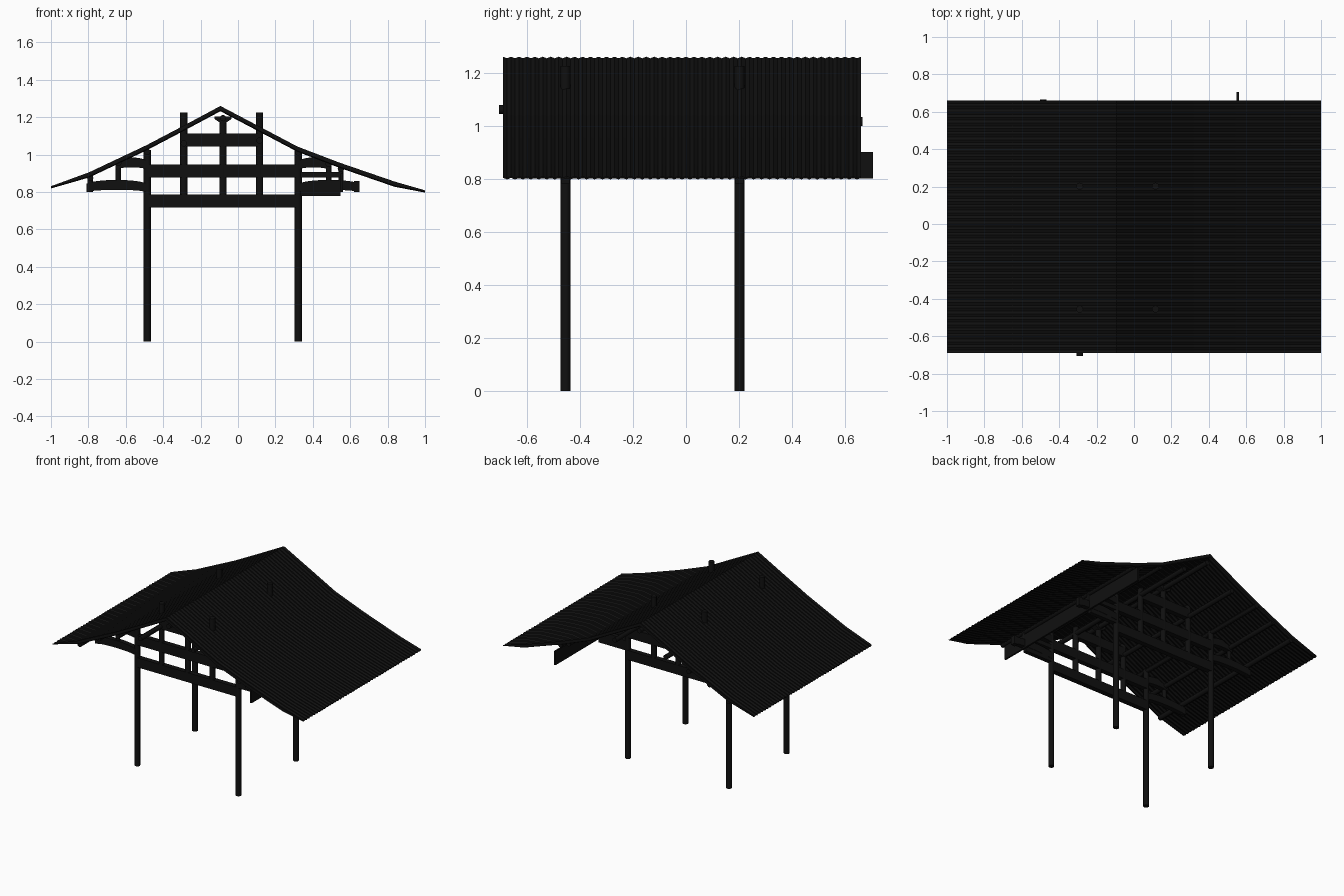
import bpy, bmesh, math

if "Cube" in bpy.data.objects:
    bpy.data.objects.remove(bpy.data.objects["Cube"])

mat = bpy.data.materials.new("dark_timber")
mat.diffuse_color = (0.005, 0.005, 0.005, 1)
mat.use_nodes = True
mat.node_tree.nodes["Principled BSDF"].inputs["Base Color"].default_value = mat.diffuse_color


def make(name, bm):
    bmesh.ops.recalc_face_normals(bm, faces=bm.faces[:])
    me = bpy.data.meshes.new(name)
    bm.to_mesh(me)
    bm.free()
    ob = bpy.data.objects.new(name, me)
    me.materials.append(mat)
    bpy.context.collection.objects.link(ob)
    return ob


def prism(name, pts, y, depth):
    """Extrude an x-z outline along y, centred on y."""
    bm = bmesh.new()
    face = bm.faces.new([bm.verts.new((x, y - depth / 2, z)) for x, z in pts])
    ext = bmesh.ops.extrude_face_region(bm, geom=[face])["geom"]
    verts = [v for v in ext if isinstance(v, bmesh.types.BMVert)]
    bmesh.ops.translate(bm, vec=(0, depth, 0), verts=verts)
    return make(name, bm)


def box(name, x0, x1, z0, z1, y, depth):
    return prism(name, [(x0, z0), (x1, z0), (x1, z1), (x0, z1)], y, depth)


def cyl(name, loc, r, length, along_y=False, sides=16):
    bpy.ops.mesh.primitive_cylinder_add(
        vertices=sides, radius=r, depth=length, location=loc,
        rotation=(math.pi / 2 if along_y else 0, 0, 0))
    ob = bpy.context.object
    ob.name = name
    ob.data.materials.append(mat)
    bpy.ops.object.shade_smooth_by_angle()
    return ob


def post(name, x, y, z0, z1, r=0.019):
    return cyl(name, (x, y, (z0 + z1) / 2), r, z1 - z0)


def moon_beam(name, inner, outer, z, y, h=0.045):
    """Arched bracket beam from a post (inner) out to its tip (outer)."""
    n, rise = 8, 0.02
    xs = [inner + (outer - inner) * i / n for i in range(n + 1)]
    arc = [rise * math.sin(math.pi * i / n) ** 0.6 if 0 < i < n else 0 for i in range(n + 1)]
    top = [(x, z + h + a) for x, a in zip(xs, arc)]
    low = [(x, z + a * 0.6) for x, a in zip(xs, arc)]
    return prism(name, top + low[::-1], y, 0.034)


# roof: finely ribbed sheet following the gable profile
profile = [(-1, .831), (-.795, .906), (-.49, 1.05), (-.29, 1.155), (-.094, 1.26),
           (.115, 1.15), (.318, 1.043), (.543, .957), (.837, .856), (1, .809)]
bm = bmesh.new()
waves, steps, y0, y1 = 45, 4, -0.69, 0.66
rows = []
for i in range(waves * steps + 1):
    y = y0 + (y1 - y0) * i / (waves * steps)
    w = 0.003 * math.cos(2 * math.pi * i / steps) - 0.003
    top = [bm.verts.new((x, y, z + w)) for x, z in profile]
    low = [bm.verts.new((x, y, z + w - (0.006 if abs(x) == 1 else 0.022))) for x, z in profile]
    rows.append(top + low[::-1])
for a, b in zip(rows, rows[1:]):
    for k in range(len(a)):
        j = (k + 1) % len(a)
        bm.faces.new((a[k], a[j], b[j], b[k]))
n = len(profile)
for r in (rows[0], rows[-1]):
    for k in range(n - 1):
        bm.faces.new((r[k], r[k + 1], r[2 * n - 2 - k], r[2 * n - 1 - k]))
make("ribbed_roof", bm)

# purlins running front to back under the roof
for x, z, ya, yb in [(-.79, .875, -.68, .65), (-.64, .955, -.68, .65), (-.485, 1.015, -.68, .665),
                     (-.29, 1.06, -.705, .65), (-.08, 1.195, -.68, .65), (.115, 1.075, -.68, .65),
                     (.322, 1.012, -.68, .65), (.485, .95, -.68, .65), (.55, .925, -.68, .65)]:
    cyl("purlin", (x, (ya + yb) / 2, z), 0.017, yb - ya, True, 12)

# eave board on the right side
box("eave_board", .549, .561, .80, .90, .03, 1.35)

# two identical timber frames
for tag, y in (("front", -0.455), ("rear", 0.202)):
    # main columns
    for x in (-.485, .322):
        post(tag + "_column", x, y, 0, 1.025)

    # tie beams and collar beam
    box(tag + "_lower_beam", -.485, .322, .717, .786, y, .036)
    box(tag + "_middle_beam", -.485, .322, .877, .947, y, .036)
    box(tag + "_collar_beam", -.29, .115, 1.043, 1.112, y, .036)

    # short posts; the outer two pass through the roof
    for x, top in ((-.29, 1.225), (-.08, 1.20), (.115, 1.225)):
        post(tag + "_short_post", x, y, .786, top)

    # ridge bracket
    prism(tag + "_ridge_bracket", [(-.125, 1.205), (-.125, 1.19), (-.095, 1.17),
                                   (-.065, 1.17), (-.035, 1.19), (-.035, 1.205)], y, .04)

    # left outrigger brackets
    moon_beam(tag + "_left_upper_bracket", -.485, -.655, .92, y)
    moon_beam(tag + "_left_lower_bracket", -.485, -.81, .80, y)
    post(tag + "_left_strut", -.64, y, .84, .965, .014)
    post(tag + "_left_eave_strut", -.79, y, .80, .88, .014)

    # right outrigger brackets
    moon_beam(tag + "_right_upper_bracket", .322, .485, .92, y)
    moon_beam(tag + "_right_lower_bracket", .322, .65, .80, y)
    box(tag + "_right_rail", .322, .56, .877, .908, y, .03)
    box(tag + "_right_lower_rail", .322, .548, .78, .812, y, .03)
    post(tag + "_right_strut", .485, y, .84, .96, .014)
    post(tag + "_right_eave_strut", .55, y, .84, .93, .014)
    box(tag + "_right_end_block", .62, .65, .80, .86, y, .034)
